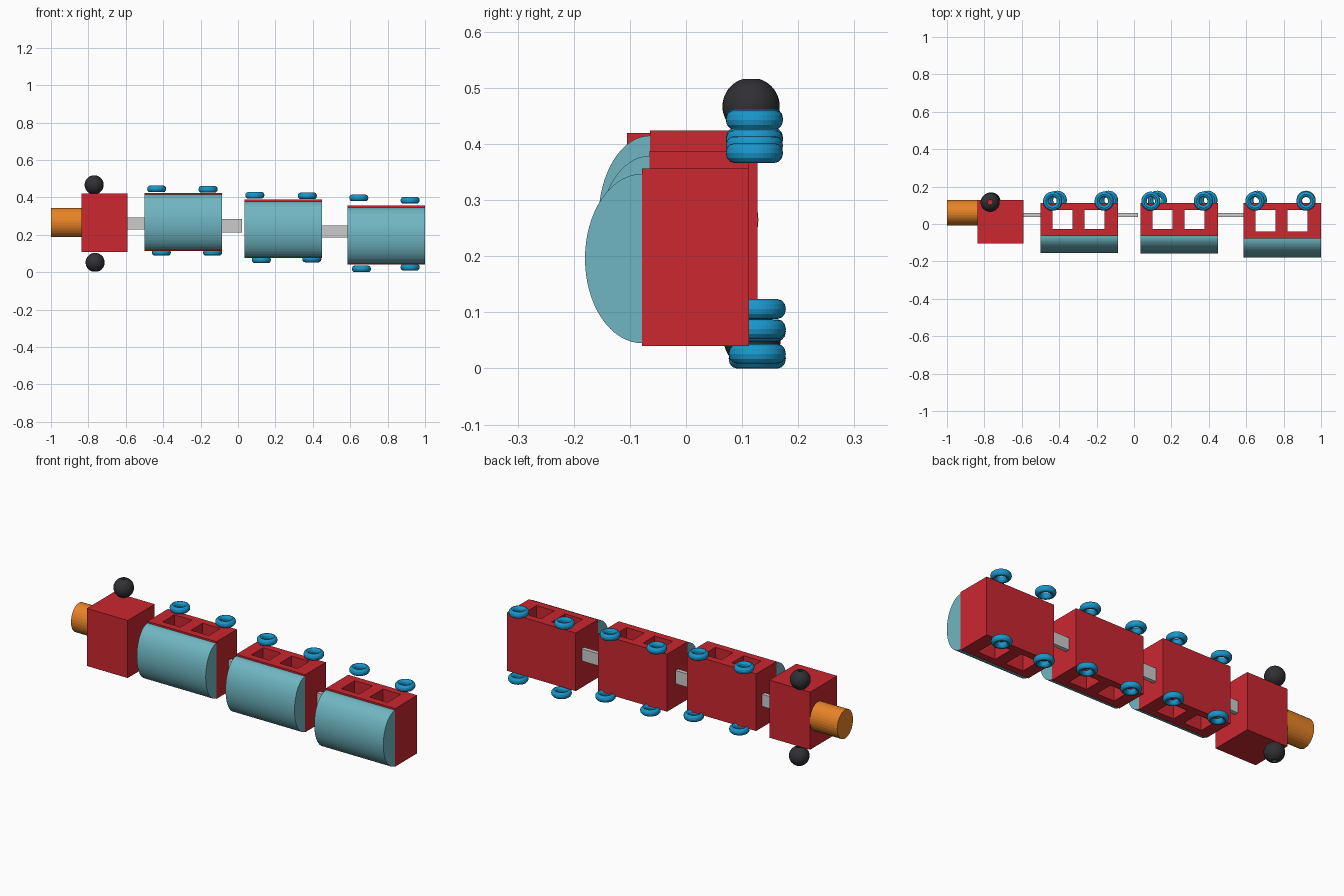
import bpy, bmesh
from math import pi, sin, cos, asin

if "Cube" in bpy.data.objects:
    bpy.data.objects.remove(bpy.data.objects["Cube"])


def material(name, rgb):
    m = bpy.data.materials.new(name)
    m.diffuse_color = (*rgb, 1)
    m.use_nodes = True
    m.node_tree.nodes["Principled BSDF"].inputs["Base Color"].default_value = m.diffuse_color
    return m


RED = material("red", (0.60, 0.02, 0.03))
TEAL = material("teal", (0.16, 0.47, 0.54))
BLUE = material("blue", (0.01, 0.31, 0.60))
ORANGE = material("orange", (0.80, 0.23, 0.02))
BLACK = material("black", (0.03, 0.03, 0.035))


def finish(name, bm, mat=None):
    bmesh.ops.recalc_face_normals(bm, faces=bm.faces[:])
    me = bpy.data.meshes.new(name)
    bm.to_mesh(me)
    bm.free()
    ob = bpy.data.objects.new(name, me)
    bpy.context.collection.objects.link(ob)
    if mat:
        me.materials.append(mat)
    return ob


def extrude(bm, faces, vec):
    """Turn flat faces into a closed solid."""
    r = bmesh.ops.extrude_face_region(bm, geom=faces, use_keep_orig=True)
    moved = [v for v in r["geom"] if isinstance(v, bmesh.types.BMVert)]
    bmesh.ops.translate(bm, verts=moved, vec=vec)


def prism(name, pts, vec, mat=None):
    bm = bmesh.new()
    f = bm.faces.new([bm.verts.new(p) for p in pts])
    extrude(bm, [f], vec)
    return finish(name, bm, mat)


def box(name, x, y, z, mat=None):
    pts = [(x[0], y[0], z[0]), (x[1], y[0], z[0]), (x[1], y[1], z[0]), (x[0], y[1], z[0])]
    return prism(name, pts, (0, 0, z[1] - z[0]), mat)


def lathe_ring(name, profile, center, mat, segs=40):
    """Sweep a closed (radius, height) profile around a vertical axis."""
    bm = bmesh.new()
    rings = [[bm.verts.new((center[0] + r * cos(2 * pi * i / segs),
                            center[1] + r * sin(2 * pi * i / segs),
                            center[2] + h)) for r, h in profile] for i in range(segs)]
    n = len(profile)
    for i in range(segs):
        a, b = rings[i], rings[(i + 1) % segs]
        for j in range(n):
            k = (j + 1) % n
            bm.faces.new((a[j], b[j], b[k], a[k]))
    return finish(name, bm, mat)


# Locomotive: cab block and oval boiler
box("cab", (-0.836, -0.59), (-0.105, 0.127), (0.107, 0.42), RED)
boiler = [(-1.0, 0.061 + 0.068 * cos(2 * pi * i / 32), 0.265 + 0.078 * sin(2 * pi * i / 32))
          for i in range(32)]
prism("boiler", boiler, (0.164, 0, 0), ORANGE)

# Locomotive wheels: round beads with a narrow bore
R, BORE = 0.051, 0.013
t0 = pi / 2 - asin(BORE / R)
bead = [(R * cos(-t0 + 2 * t0 * i / 20), R * sin(-t0 + 2 * t0 * i / 20)) for i in range(21)]
for name, c in (("top", (-0.769, 0.116, 0.467)), ("bottom", (-0.764, 0.118, 0.052))):
    ob = lathe_ring("cab_wheel_" + name, bead, c, BLACK)
    bpy.context.view_layer.objects.active = ob
    ob.select_set(True)
    bpy.ops.object.shade_smooth_by_angle(angle=0.6)
    ob.select_set(False)

# Wagons: x start, z range, front y of body, roof depth, wheels (x, y, z)
WAGONS = [
    (-0.50, (0.113, 0.424), -0.064, 0.092,
     [(-0.435, 0.122, 0.445), (-0.160, 0.122, 0.443), (-0.410, 0.127, 0.106), (-0.136, 0.127, 0.106)]),
    (0.035, (0.075, 0.388), -0.065, 0.092,
     [(0.090, 0.122, 0.411), (0.371, 0.122, 0.408), (0.125, 0.127, 0.066), (0.395, 0.127, 0.070)]),
    (0.585, (0.040, 0.356), -0.078, 0.102,
     [(0.646, 0.122, 0.397), (0.920, 0.122, 0.384), (0.660, 0.127, 0.0175), (0.920, 0.127, 0.026)]),
]
LENGTH = 0.415
tyre = [(0.0365 + 0.0145 * cos(2 * pi * j / 12), 0.0175 * sin(2 * pi * j / 12)) for j in range(12)]

for n, (x0, (z0, z1), y0, depth, wheels) in enumerate(WAGONS, 1):
    # Body with two window shafts running straight through
    xs = [x0 + d for d in (0, 0.065, 0.172, 0.235, 0.342, LENGTH)]
    ys = [y0, y0 + 0.038, 0.074, 0.112]
    bm = bmesh.new()
    grid = [[bm.verts.new((x, y, z0)) for y in ys] for x in xs]
    faces = [bm.faces.new((grid[i][j], grid[i + 1][j], grid[i + 1][j + 1], grid[i][j + 1]))
             for i in range(5) for j in range(3) if (i, j) not in ((1, 1), (3, 1))]
    extrude(bm, faces, (0, 0, z1 - z0))
    finish(f"wagon_{n}_body", bm, RED)

    # Half-oval roof
    zc, rz = (z0 + z1) / 2 - 0.002, (z1 - z0) / 2 - 0.007
    arc = [(x0, y0 - depth * sin(pi * i / 32), zc + rz * cos(pi * i / 32)) for i in range(33)]
    prism(f"wagon_{n}_roof", arc, (LENGTH, 0, 0), TEAL)

    # Ring wheels
    for k, c in enumerate(wheels, 1):
        lathe_ring(f"wagon_{n}_wheel_{k}", tyre, c, BLUE)

# Couplings: flat plates between the cars
for n, (xa, xb, za, zb) in enumerate([(-0.59, -0.50, 0.227, 0.293),
                                      (-0.085, 0.022, 0.211, 0.283),
                                      (0.45, 0.585, 0.184, 0.25)], 1):
    box(f"coupling_{n}", (xa, xb), (0.038, 0.06), (za, zb))
